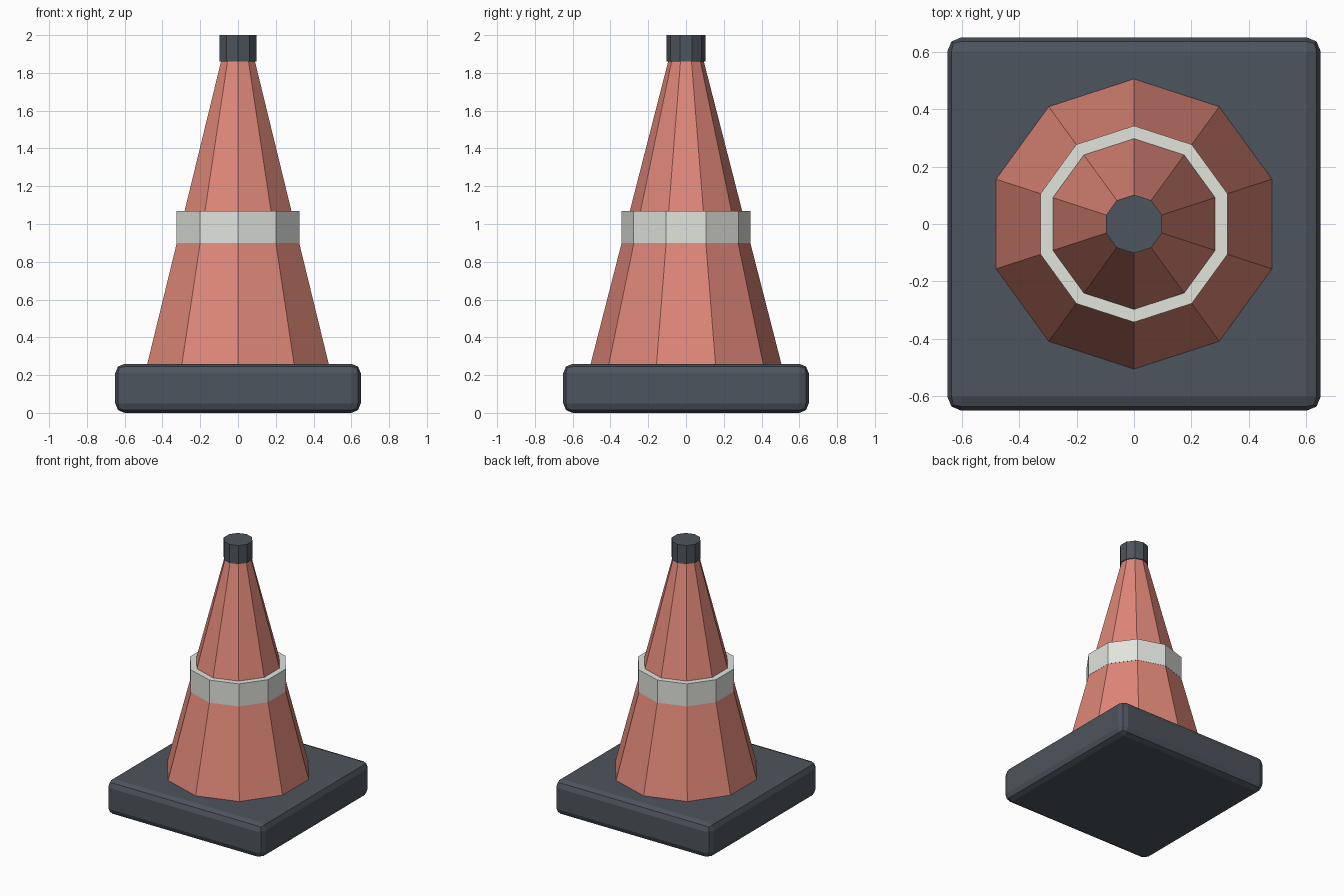
import bpy

cube = bpy.data.objects.get("Cube")
if cube:
    bpy.data.objects.remove(cube, do_unlink=True)


def make_material(name, rgb):
    mat = bpy.data.materials.new(name)
    mat.use_nodes = True
    color = (*rgb, 1.0)
    mat.diffuse_color = color
    mat.node_tree.nodes["Principled BSDF"].inputs["Base Color"].default_value = color
    return mat


charcoal = make_material("charcoal rubber", (0.076, 0.089, 0.109))
coral = make_material("coral plastic", (0.73, 0.242, 0.188))
pale = make_material("pale reflective", (0.75, 0.77, 0.72))

SIDES = 10


def finish(name, mat):
    obj = bpy.context.object
    obj.name = obj.data.name = name
    obj.data.materials.append(mat)
    return obj


def tapered(name, mat, bottom_r, top_r, bottom_z, top_z):
    """Ten-sided frustum with a corner pointing along y."""
    bpy.ops.mesh.primitive_cone_add(
        vertices=SIDES, radius1=bottom_r, radius2=top_r,
        depth=top_z - bottom_z, location=(0, 0, (bottom_z + top_z) / 2))
    return finish(name, mat)


# Square foot with rounded edges
bpy.ops.mesh.primitive_cube_add(size=1, location=(0, 0, 0.13))
base = finish("base", charcoal)
base.scale = (1.3, 1.3, 0.26)
bpy.ops.object.transform_apply(location=False, rotation=False, scale=True)
bevel = base.modifiers.new("rounded edges", "BEVEL")
bevel.width = 0.05
bevel.segments = 2

# Tapered body, reflective collar and tip
tapered("cone_body", coral, 0.506, 0.092, 0.255, 1.87)
tapered("reflective_band", pale, 0.342, 0.342, 0.9, 1.07)
tapered("tip_cap", charcoal, 0.102, 0.102, 1.86, 2.0)
